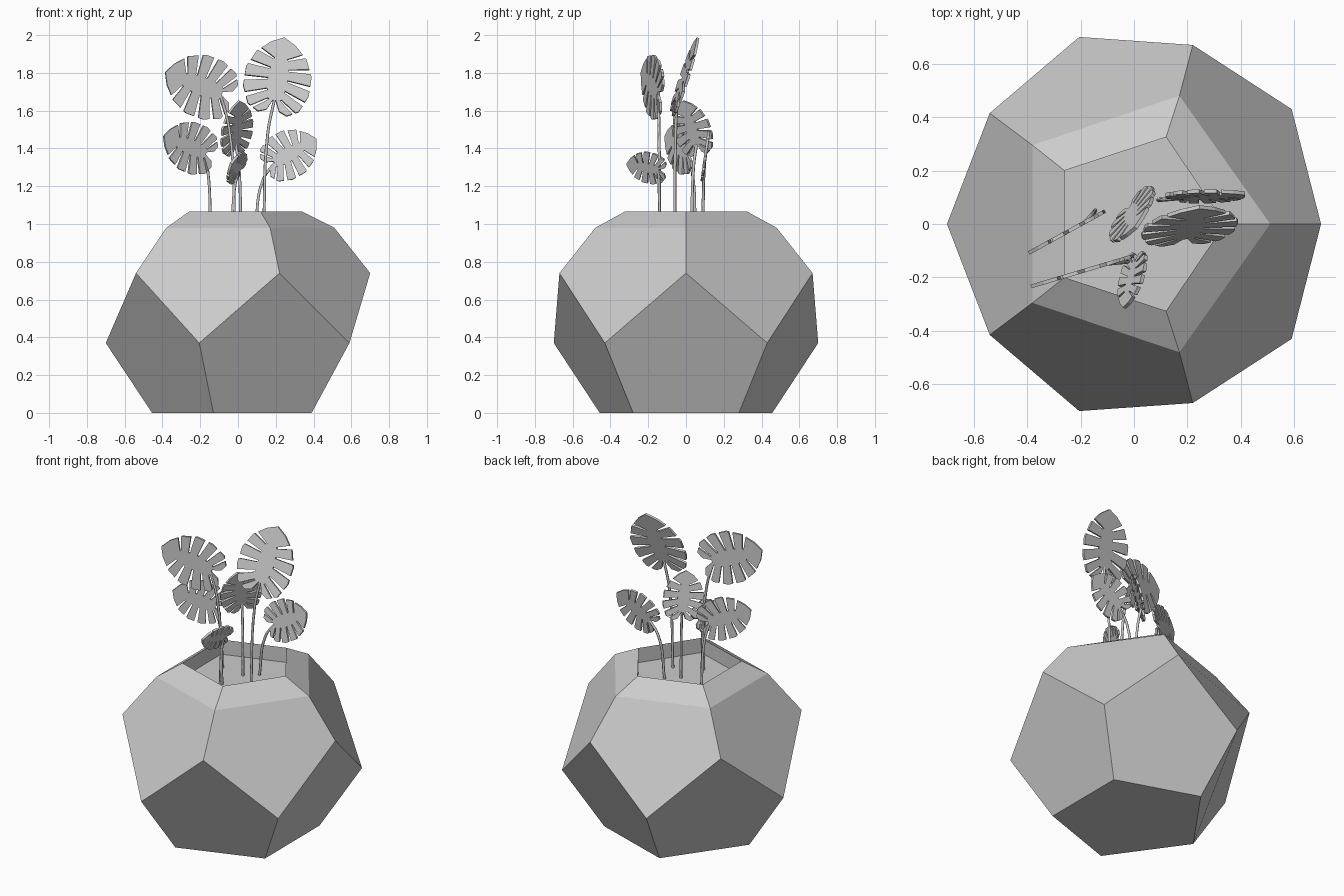
import bpy, bmesh, math
from mathutils import Vector

if "Cube" in bpy.data.objects:
    bpy.data.objects.remove(bpy.data.objects["Cube"])

grey = bpy.data.materials.new("light_grey")
grey.diffuse_color = (0.6, 0.6, 0.6, 1)
grey.use_nodes = True
grey.node_tree.nodes["Principled BSDF"].inputs["Base Color"].default_value = grey.diffuse_color


def add_object(name, bm):
    bmesh.ops.recalc_face_normals(bm, faces=bm.faces)
    me = bpy.data.meshes.new(name)
    bm.to_mesh(me)
    bm.free()
    me.materials.append(grey)
    ob = bpy.data.objects.new(name, me)
    bpy.context.collection.objects.link(ob)
    return ob


def ring(bm, half, z):
    """Five corners in counter-clockwise order from three mirrored in y."""
    pts = list(half)
    pts += [(x, -y) for x, y in reversed(half) if y > 0]
    return [bm.verts.new((x, y, z)) for x, y in pts]


# Pot: dodecahedron with a bevelled, open top
SOIL_Z = 0.97
mouth = [(0.34, 0), (0.12, 0.325), (-0.26, 0.2)]
bm = bmesh.new()
base = ring(bm, [(0.39, 0.28), (-0.13, 0.457), (-0.455, 0)], 0)
low = ring(bm, [(0.59, 0.43), (-0.205, 0.70), (-0.70, 0)], 0.37)
mid = ring(bm, [(0.70, 0), (0.22, 0.67), (-0.54, 0.415)], 0.74)
shoulder = ring(bm, [(0.51, 0), (0.17, 0.48), (-0.38, 0.295)], 0.98)
rim = ring(bm, mouth, 1.065)
inner = ring(bm, mouth, SOIL_Z - 0.02)
bm.faces.new(base[::-1])
for k in range(5):
    n, p = (k + 1) % 5, k - 1
    bm.faces.new((base[p], base[k], low[k], mid[k], low[p]))
    bm.faces.new((low[k], mid[n], shoulder[n], shoulder[k], mid[k]))
    bm.faces.new((shoulder[k], shoulder[n], rim[n], rim[k]))
    bm.faces.new((rim[k], rim[n], inner[n], inner[k]))
add_object("pot", bm)

# Soil
bm = bmesh.new()
bm.faces.new(ring(bm, mouth, SOIL_Z))
soil = add_object("soil", bm)
if soil.data.polygons[0].normal.z < 0:
    soil.data.flip_normals()

# Leaf outline: half margin from stem to tip, with slots between fingers
MARGIN = [Vector(p) for p in ((-.33, .02), (-.46, .08), (-.5, .18), (-.42, .32),
          (-.2, .41), (.05, .41), (.27, .31), (.42, .15), (.5, 0))]
CUTS = (2.6, 3.5, 4.4, 5.3, 6.2)
GAP = 0.13


def margin(s):
    i = min(int(s), 7)
    return MARGIN[i].lerp(MARGIN[i + 1], s - i)


def leaf_outline():
    marks = sorted([(float(i), 0) for i in range(9)
                    if all(abs(i - c) > GAP for c in CUTS)] + [(c, 1) for c in CUTS])
    half = []
    for s, is_cut in marks:
        if not is_cut:
            half.append(margin(s))
            continue
        a, b = margin(s - GAP), margin(s + GAP)
        rib = Vector((-.33 + (s - 2) * .12, 0))
        deep = rib.lerp(margin(s), 0.3)
        side = (b - a).normalized() * 0.012
        half += [a, deep - side, deep + side, b]
    return half + [Vector((p.x, -p.y)) for p in reversed(half[:-1])]


OUTLINE = leaf_outline()


def leaf(name, center, axis, across, length, thick=0.014):
    c, u = Vector(center), Vector(axis).normalized()
    v = Vector(across)
    v = (v - u * v.dot(u)).normalized()
    w = u.cross(v)
    bm = bmesh.new()
    f = bm.faces.new([bm.verts.new(c + (u * p.x + v * p.y) * length - w * thick / 2)
                      for p in OUTLINE])
    ext = bmesh.ops.extrude_face_region(bm, geom=[f], use_keep_orig=True)
    bmesh.ops.translate(bm, vec=w * thick,
                        verts=[e for e in ext["geom"] if isinstance(e, bmesh.types.BMVert)])
    add_object(name, bm)
    return c - u * 0.3 * length


def stem(name, foot, end):
    cu = bpy.data.curves.new(name, 'CURVE')
    cu.dimensions = '3D'
    cu.bevel_depth = 0.008
    cu.bevel_resolution = 1
    cu.resolution_u = 6
    start = Vector((foot[0], foot[1], SOIL_Z - 0.01))
    bend = start.lerp(end, 0.4)
    bend.z = start.z + (end.z - start.z) * 0.75
    sp = cu.splines.new('BEZIER')
    sp.bezier_points.add(2)
    for bp, co in zip(sp.bezier_points, (start, bend, end)):
        bp.co = co
        bp.handle_left_type = bp.handle_right_type = 'AUTO'
    cu.materials.append(grey)
    ob = bpy.data.objects.new(name, cu)
    bpy.context.collection.objects.link(ob)
    bpy.ops.object.select_all(action='DESELECT')
    ob.select_set(True)
    bpy.context.view_layer.objects.active = ob
    bpy.ops.object.convert(target='MESH')


# Leaves: name, centre, tip direction, cross direction, length, stem foot
PLANTS = [
    ("upper_left", (-.205, -.18, 1.735), (-.90, -.268, .34), (0, 0, 1), .40, (-.015, -.14)),
    ("lower_left", (-.26, -.035, 1.41), (-.82, -.45, .34), (0, 0, 1), .325, (-.145, .05)),
    ("tall_right", (.213, -.005, 1.785), (.06, .13, .38), (1, .12, 0), .43, (.135, -.06)),
    ("lower_right", (.28, .105, 1.375), (.8, .06, .45), (-.5, .12, .8), .31, (.09, .09)),
    ("middle", (-.005, .03, 1.51), (.08, -.31, 1), (.62, .78, 0), .30, (.015, .03)),
    ("small_front", (-.01, -.21, 1.3), (-.25, -1, .2), (.45, 0, .9), .22, (-.03, -.14)),
]
for name, center, axis, across, length, foot in PLANTS:
    end = leaf(name + "_leaf", center, axis, across, length)
    stem(name + "_stem", foot, end)
